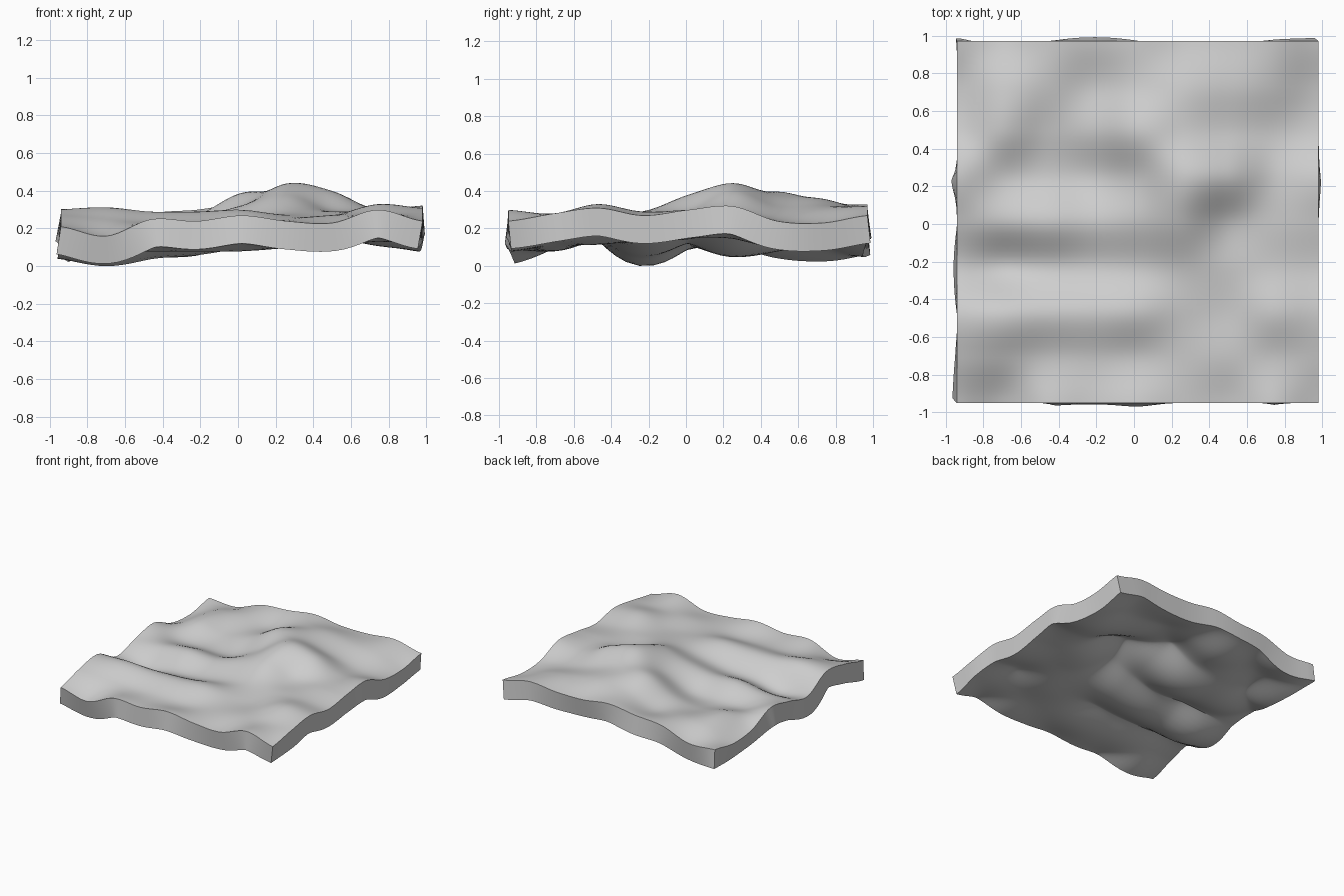
import bpy
import bmesh
import math

cube = bpy.data.objects.get("Cube")
if cube:
    bpy.data.objects.remove(cube, do_unlink=True)

# Heights of the rolling ground in hundredths, rows from front to back,
# columns from -x to +x
HILLS = [
    [22, 17, 26, 25, 28, 25, 24, 31, 25],
    [28, 26, 24, 24, 24, 26, 28, 29, 29],
    [31, 32, 30, 30, 31, 28, 28, 34, 32],
    [20, 16, 20, 22, 26, 30, 30, 30, 28],
    [25, 26, 29, 28, 33, 39, 31, 31, 31],
    [29, 22, 21, 22, 33, 45, 41, 31, 33],
    [20, 28, 24, 28, 40, 39, 33, 27, 25],
    [18, 27, 28, 26, 34, 37, 34, 31, 24],
    [22, 21, 29, 31, 34, 31, 31, 33, 28],
]
LOW_X, LOW_Y, SIDE = -0.94, -0.95, 1.92
SEGMENTS = 64
THICKNESS = 0.15


def spline(values, t):
    """Smooth curve through evenly spaced values, with t from 0 to 1."""
    last = len(values) - 1
    place = t * last
    i = min(int(place), last - 1)
    u = place - i
    before, start = values[max(i - 1, 0)], values[i]
    end, after = values[i + 1], values[min(i + 2, last)]
    slope_in, slope_out = (end - before) / 2, (after - start) / 2
    rise = end - start
    return (start + u * slope_in
            + u * u * (3 * rise - 2 * slope_in - slope_out)
            + u * u * u * (slope_in + slope_out - 2 * rise))


def ground_height(s, t):
    return spline([spline(row, s) for row in HILLS], t) / 100


# Ground material
grey = bpy.data.materials.new("light_grey")
grey.use_nodes = True
colour = (0.62, 0.62, 0.62, 1)
grey.diffuse_color = colour
shader = next(n for n in grey.node_tree.nodes if n.type == "BSDF_PRINCIPLED")
shader.inputs["Base Color"].default_value = colour

# Rolling top surface
bm = bmesh.new()
bmesh.ops.create_grid(bm, x_segments=SEGMENTS, y_segments=SEGMENTS, size=0.5)
for vert in bm.verts:
    s, t = vert.co.x + 0.5, vert.co.y + 0.5
    vert.co.x = LOW_X + SIDE * s
    vert.co.y = LOW_Y + SIDE * t
    vert.co.z = ground_height(s, t)
mesh = bpy.data.meshes.new("terrain_slab")
bm.to_mesh(mesh)
bm.free()
mesh.materials.append(grey)
slab = bpy.data.objects.new("terrain_slab", mesh)
bpy.context.collection.objects.link(slab)

# Thickness hanging below the surface, following its slope
solid = slab.modifiers.new("thickness", "SOLIDIFY")
solid.thickness = THICKNESS
solid.offset = -1

# Smooth hills with crisp rims
bpy.context.view_layer.objects.active = slab
slab.select_set(True)
bpy.ops.object.modifier_apply(modifier=solid.name)
bpy.ops.object.shade_smooth_by_angle(angle=math.radians(40))

# Rest the slab on the floor
lowest = min(v.co.z for v in slab.data.vertices)
for vert in slab.data.vertices:
    vert.co.z -= lowest
